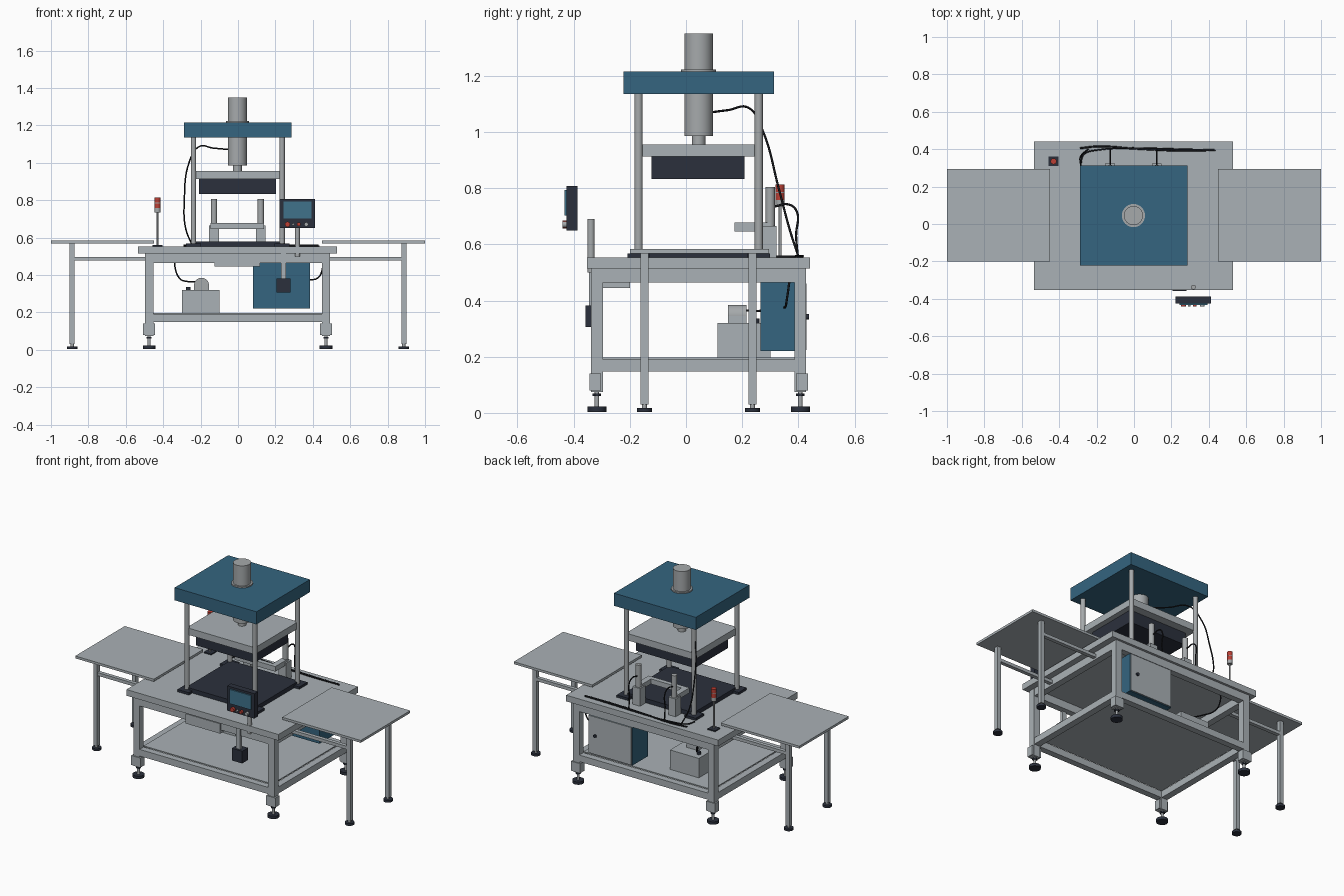
import bpy, bmesh, math
from mathutils import Vector


def material(name, rgb):
    m = bpy.data.materials.new(name)
    m.diffuse_color = (*rgb, 1)
    return m


GREY = material("light grey paint", (0.40, 0.44, 0.465))
STEEL = material("brushed steel", (0.38, 0.40, 0.41))
BLUE = material("blue paint", (0.035, 0.13, 0.215))
DARK = material("dark charcoal", (0.024, 0.03, 0.046))
BLACK = material("black rubber", (0.01, 0.011, 0.014))
RED = material("signal red", (0.50, 0.05, 0.035))
SCREEN = material("screen blue", (0.05, 0.17, 0.26))


def finish(name, bm, mat):
    me = bpy.data.meshes.new(name)
    bmesh.ops.recalc_face_normals(bm, faces=bm.faces)
    bm.to_mesh(me)
    bm.free()
    me.materials.append(mat)
    ob = bpy.data.objects.new(name, me)
    bpy.context.collection.objects.link(ob)
    return ob


def box(name, x, y, z, mat=GREY):
    """Box from (min, max) ranges."""
    bm = bmesh.new()
    bmesh.ops.create_cube(bm, size=1)
    for v in bm.verts:
        v.co = [(r[0] + r[1]) / 2 + c * (r[1] - r[0]) for r, c in zip((x, y, z), v.co)]
    return finish(name, bm, mat)


def rod(name, a, b, r, mat=STEEL, sides=32):
    """Cylinder between two points."""
    a, b = Vector(a), Vector(b)
    bm = bmesh.new()
    bmesh.ops.create_cone(bm, cap_ends=True, segments=sides, radius1=r, radius2=r, depth=(b - a).length)
    rot = (b - a).to_track_quat('Z', 'Y')
    for v in bm.verts:
        v.co = rot @ v.co + (a + b) / 2
    ob = finish(name, bm, mat)
    bpy.ops.object.select_all(action='DESELECT')
    bpy.context.view_layer.objects.active = ob
    ob.select_set(True)
    bpy.ops.object.shade_smooth_by_angle(angle=math.radians(40))
    return ob


def upright(name, x, y, z0, z1, r, mat=STEEL, sides=32):
    return rod(name, (x, y, z0), (x, y, z1), r, mat, sides)


def cable(name, pts, r=0.004):
    cu = bpy.data.curves.new(name, 'CURVE')
    cu.dimensions = '3D'
    cu.bevel_depth = r
    cu.bevel_resolution = 2
    cu.resolution_u = 8
    sp = cu.splines.new('BEZIER')
    sp.bezier_points.add(len(pts) - 1)
    for p, co in zip(sp.bezier_points, pts):
        p.co = co
        p.handle_left_type = p.handle_right_type = 'AUTO'
    cu.materials.append(BLACK)
    bpy.context.collection.objects.link(bpy.data.objects.new(name, cu))


def around(c, h):
    return (c - h, c + h)


# Main table: top, legs, levelling feet
box("table_top", (-0.535, 0.53), (-0.352, 0.442), (0.514, 0.553))
LX, LY = (-0.475, 0.47), (-0.317, 0.407)
for x in LX:
    for y in LY:
        box("table_leg", around(x, 0.022), around(y, 0.021), (0.075, 0.514))
        box("leg_bracket", around(x, 0.032), around(y + math.copysign(0.006, y), 0.021), (0.08, 0.14))
        upright("foot_stem", x, y, 0.02, 0.08, 0.008)
        upright("foot_nut", x, y, 0.06, 0.069, 0.015, DARK, 6)
        upright("foot_pad", x, y, 0.004, 0.022, 0.034, DARK)
# Upper apron and lower rails
for tag, z in (("apron", (0.465, 0.514)), ("lower_rail", (0.148, 0.19))):
    for y in LY:
        box(tag + "_long", (LX[0] + 0.022, LX[1] - 0.022), around(y, 0.02), z)
    for x in LX:
        box(tag + "_short", around(x, 0.021), (LY[0] + 0.021, LY[1] - 0.021), z)
box("lower_shelf", (-0.453, 0.448), (-0.296, 0.386), (0.19, 0.197))

# Side tables
for s in (-1, 1):
    def sx(a, b):
        return tuple(sorted((s * a, s * b)))
    box("side_table_top", sx(0.45, 1.0), (-0.2, 0.295), (0.568, 0.583))
    for y in (-0.148, 0.237):
        box("side_table_leg", sx(0.873, 0.9), around(y, 0.014), (0.03, 0.568))
        box("side_table_rail", sx(0.49, 0.873), around(y, 0.012), (0.477, 0.497))
        upright("side_foot_stem", s * 0.886, y, 0.015, 0.03, 0.009)
        upright("side_foot_pad", s * 0.886, y, 0.004, 0.018, 0.027, DARK)

# Press bed with pads under the posts
CY = 0.045
box("press_bed", (-0.24, 0.24), (CY - 0.22, CY + 0.22), (0.553, 0.58), DARK)
for x in (-0.238, 0.236):
    for y in (CY - 0.214, CY + 0.214):
        box("post_pad", around(x, 0.04), around(y, 0.04), (0.553, 0.568), DARK)
        upright("press_post", x, y, 0.568, 1.135, 0.0145)

# Press head, ram cylinder and moving platen
box("press_head", (-0.288, 0.285), (-0.223, 0.313), (1.135, 1.215), BLUE)
upright("ram_cylinder", -0.003, CY, 0.985, 1.35, 0.051, STEEL, 48)
upright("ram_flange", -0.003, CY, 1.21, 1.223, 0.062, STEEL, 48)
upright("ram_rod", -0.003, CY, 0.95, 0.99, 0.024)
box("platen", (-0.24, 0.238), (CY - 0.216, CY + 0.216), (0.912, 0.955))
box("upper_die", (-0.208, 0.203), (-0.123, 0.209), (0.833, 0.912), DARK)

# Rear pusher: two uprights joined by a U-shaped bracket
for x in (-0.128, 0.122):
    box("pusher_block", around(x, 0.026), (0.27, 0.323), (0.553, 0.665))
    upright("pusher_cylinder", x, 0.3, 0.66, 0.805, 0.017)
    box("pusher_arm", around(x, 0.018), (0.2, 0.3), (0.646, 0.678))
    cable("pusher_hose", [(x, 0.315, 0.735), (x, 0.365, 0.742), (x, 0.393, 0.72),
                          (x, 0.392, 0.63), (x, 0.398, 0.557)])
box("pusher_bar", (-0.146, 0.14), (0.173, 0.202), (0.646, 0.678))

# Signal tower
TX, TY = -0.43, 0.335
box("tower_base", around(TX, 0.026), around(TY, 0.026), (0.553, 0.56), DARK)
upright("tower_pole", TX, TY, 0.56, 0.74, 0.005)
upright("tower_collar", TX, TY, 0.735, 0.758, 0.0155, STEEL)
upright("tower_lamp", TX, TY, 0.758, 0.783, 0.016, RED)
upright("tower_ring", TX, TY, 0.783, 0.787, 0.0165, STEEL)
upright("tower_lamp", TX, TY, 0.787, 0.813, 0.016, RED)

# Operator panel with screen and buttons
box("panel_case", (0.222, 0.412), (-0.425, -0.387), (0.65, 0.807), DARK)
box("panel_screen", (0.243, 0.393), (-0.433, -0.425), (0.703, 0.793), SCREEN)
for x, r, mat in ((0.265, 0.014, RED), (0.325, 0.010, RED), (0.295, 0.006, STEEL), (0.365, 0.011, STEEL)):
    rod("panel_button", (x, -0.424, 0.671), (x, -0.44, 0.671), r, mat, 20)
upright("panel_post", 0.318, -0.338, 0.5, 0.69, 0.0125)

# Hanging control box and front drawer
box("hanger_bar", around(0.243, 0.014), (-0.345, -0.325), (0.38, 0.515))
box("hanging_control", (0.207, 0.28), (-0.358, -0.30), (0.305, 0.382), DARK)
box("front_drawer", (-0.125, 0.117), (-0.345, -0.2), (0.445, 0.507))

# Electrical cabinet with rear door
box("cabinet", (0.08, 0.385), (0.265, 0.422), (0.22, 0.465), BLUE)
box("cabinet_door", (0.084, 0.381), (0.422, 0.429), (0.224, 0.461))
rod("door_knob", (0.335, 0.428, 0.342), (0.335, 0.438, 0.342), 0.01, DARK, 16)

# Pump unit on the shelf
box("pump_tank", (-0.3, -0.098), (0.113, 0.3), (0.197, 0.32))
rod("pump_motor", (-0.195, 0.15, 0.345), (-0.195, 0.216, 0.345), 0.04)
box("pump_saddle", around(-0.195, 0.04), (0.15, 0.216), (0.32, 0.345))
upright("pump_cap", -0.265, 0.25, 0.32, 0.336, 0.012, DARK, 16)

# Hoses and wiring
cable("ram_hose", [(-0.04, 0.09, 1.07), (-0.13, 0.15, 1.078), (-0.21, 0.225, 1.085),
                   (-0.262, 0.275, 1.0), (-0.287, 0.33, 0.8), (-0.28, 0.37, 0.65), (-0.245, 0.4, 0.558)])
cable("rear_hose", [(-0.29, 0.405, 0.558), (-0.19, 0.415, 0.558), (0.0, 0.403, 0.558), (0.25, 0.392, 0.558),
                    (0.43, 0.395, 0.558)], 0.005)
cable("rear_wire", [(-0.285, 0.32, 0.557), (-0.27, 0.37, 0.557), (-0.2, 0.395, 0.557), (0.43, 0.397, 0.557)])
cable("cabinet_wire", [(0.43, 0.395, 0.557), (0.448, 0.375, 0.5), (0.445, 0.36, 0.41), (0.42, 0.355, 0.38),
                       (0.383, 0.35, 0.375)])
cable("pump_wire", [(-0.335, 0.36, 0.515), (-0.338, 0.36, 0.45), (-0.315, 0.34, 0.385), (-0.27, 0.28, 0.365),
                    (-0.225, 0.2, 0.365)])
